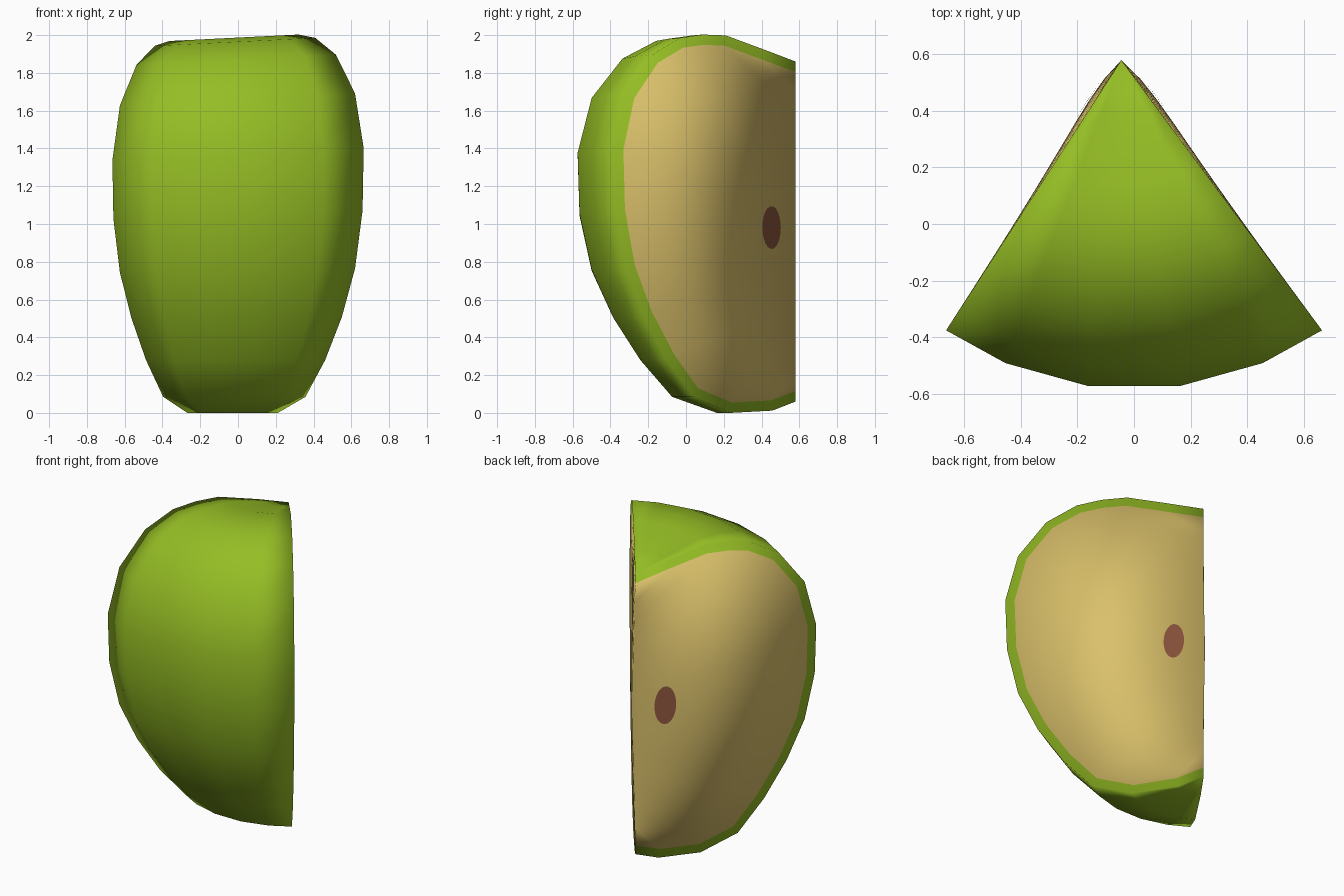
import bpy, math
from mathutils import Vector

if "Cube" in bpy.data.objects:
    bpy.data.objects.remove(bpy.data.objects["Cube"])

# Half profile of the whole fruit: (distance from core axis, height)
PROFILE = [(0, .06), (.15, .012), (.42, 0), (.66, .085), (.83, .28), (.975, .505),
           (1.09, .755), (1.155, 1.05), (1.165, 1.37), (1.09, 1.66), (.925, 1.87),
           (.745, 1.965), (.6, 1.987), (.45, 1.987), (.2, 1.92), (0, 1.86)]
ANGLES = [math.radians(a) for a in (-34.8, -23, -8, 8, 23, 34.8)]
EDGE = ANGLES[-1]
RIM, CORE_X, CORE_Y, STEPS = .055, -.045, .58, 12
N = len(PROFILE) - 1
CORE_N = Vector((0, 1, 0))


def material(name, col):
    m = bpy.data.materials.new(name)
    m.diffuse_color = (*col, 1)
    m.use_nodes = True
    m.node_tree.nodes["Principled BSDF"].inputs["Base Color"].default_value = m.diffuse_color
    return m


SKIN = material("green skin", (.30, .51, .018))
FLESH = material("cream flesh", (.70, .53, .145))
SEED = material("brown seed", (.26, .092, .045))


def point(r, z, a):
    """Place a profile point at angle a; the two cut sides bulge near the core."""
    p = Vector((CORE_X * (1 - r / 1.16) + r * math.sin(a), CORE_Y - r * math.cos(a), z))
    p.z += .05 * p.x * min(1, max(0, z - .4)) * min(1, r / .3)
    if abs(a) >= EDGE:
        b = r / .18 * math.exp(1 - r / .18)
        b *= max(0, math.sin(math.pi * min(1, max(0, (z - .06) / 1.8))))
        p += cut_normal(a) * .018 * b
    return p


def cut_normal(a):
    s = 1 if a > 0 else -1
    return Vector((s * math.cos(EDGE), math.sin(EDGE), 0))


def normal2d(i):
    """Outward profile normal as (radial, up)."""
    if i in (0, N):
        return Vector((0, -1 if i == 0 else 1))
    (r0, z0), (r1, z1) = PROFILE[i - 1], PROFILE[i + 1]
    return Vector((z1 - z0, r0 - r1)).normalized()


def shell_normal(i, a):
    n = normal2d(i)
    v = Vector((n.x * math.sin(a), -n.x * math.cos(a), n.y))
    if i in (0, N):
        v += CORE_N
    elif abs(a) >= EDGE:
        v += cut_normal(a)
    return v.normalized()


class Builder:
    """Collects faces with shared vertices, smooth normals and materials."""
    def __init__(self):
        self.keys, self.verts, self.norms, self.faces, self.mats = {}, [], [], [], []

    def vert(self, p, n):
        k = tuple(round(c, 5) + 0.0 for c in p)
        if k not in self.keys:
            self.keys[k] = len(self.verts)
            self.verts.append(p.copy())
            self.norms.append(n.normalized())
        return self.keys[k]

    def face(self, ids, mat):
        ids = list(dict.fromkeys(ids))
        if len(ids) < 3:
            return
        nor = Vector()
        for i in range(len(ids)):
            nor += self.verts[ids[i - 1]].cross(self.verts[ids[i]])
        if nor.dot(sum((self.norms[i] for i in ids), Vector())) < 0:
            ids.reverse()
        self.faces.append(ids)
        self.mats.append(mat)

    def grid(self, rows, mat):
        for a, b in zip(rows, rows[1:]):
            for j in range(len(a) - 1):
                self.face([a[j], a[j + 1], b[j + 1], b[j]], mat)

    def finish(self, name, mats):
        me = bpy.data.meshes.new(name)
        me.from_pydata(self.verts, [], self.faces)
        for m in mats:
            me.materials.append(m)
        for poly, mi in zip(me.polygons, self.mats):
            poly.material_index = mi
            poly.use_smooth = True
        me.normals_split_custom_set_from_vertices([tuple(n) for n in self.norms])
        ob = bpy.data.objects.new(name, me)
        bpy.context.collection.objects.link(ob)


# Outer skin
wedge = Builder()
shell = [[wedge.vert(point(r, z, a), shell_normal(i, a)) for a in ANGLES]
         for i, (r, z) in enumerate(PROFILE)]
wedge.grid(shell, 0)

# Two cut sides: green rim, then flesh running in to the core line
for a, col in ((-EDGE, 0), (EDGE, -1)):
    rim, flesh = [], []
    for i, (r, z) in enumerate(PROFILE):
        n2 = normal2d(i)
        ri, zi = max(0, r - n2.x * RIM), z - n2.y * RIM
        zc = .06 + RIM + (1.8 - 2 * RIM) * i / N
        outer = shell_normal(i, a)
        row = []
        for s in range(STEPS + 1):
            t = 1 - s / STEPS
            p = point(ri * t, zc + (zi - zc) * t, a)
            row.append(wedge.vert(p, CORE_N.lerp(outer, .95 * t)))
        rim.append([shell[i][col], row[0]])
        flesh.append(row)
    wedge.grid(rim, 0)
    wedge.grid(flesh, 1)
wedge.finish("fruit_wedge", [SKIN, FLESH])

# Seeds: thin oval plates lying on each cut side
for name, a, r0, z0, w, h in (("seed_left", -EDGE, .185, 1.0, .07, .122),
                              ("seed_right", EDGE, .17, .98, .06, .113)):
    seed, rings = Builder(), []
    n = CORE_N.lerp(cut_normal(a), .45)
    for k in range(4):
        ring = []
        for j in range(25):
            q = 2 * math.pi * (j % 24) / 24
            p = point(r0 + w * k / 3 * math.cos(q), z0 + h * k / 3 * math.sin(q), a)
            ring.append(seed.vert(p + cut_normal(a) * .005, n))
        rings.append(ring)
    seed.grid(rings, 0)
    seed.finish(name, [SEED])
